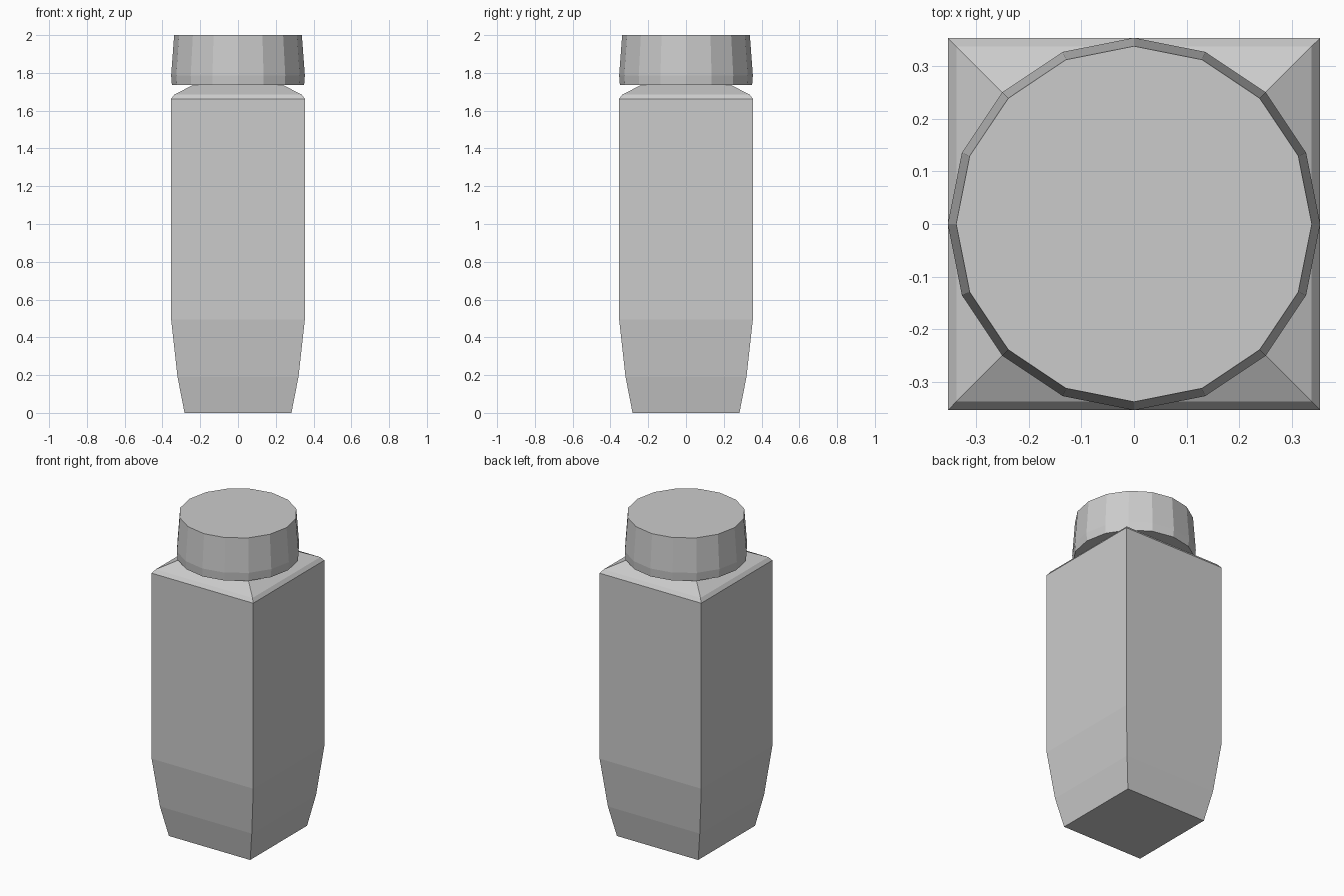
import bpy
import bmesh
from math import pi, cos, sin, sqrt

cube = bpy.data.objects.get("Cube")
if cube:
    bpy.data.objects.remove(cube, do_unlink=True)

grey = bpy.data.materials.new("light_grey")
grey.use_nodes = True
colour = (0.6, 0.6, 0.6, 1)
grey.diffuse_color = colour
grey.node_tree.nodes["Principled BSDF"].inputs["Base Color"].default_value = colour


def loft(name, sides, start, profile):
    """Stack regular rings of (radius, height) into a closed flat-faced solid."""
    bm = bmesh.new()
    rings = []
    for radius, z in profile:
        angles = [start + 2 * pi * i / sides for i in range(sides)]
        rings.append([bm.verts.new((radius * cos(a), radius * sin(a), z)) for a in angles])
    for low, high in zip(rings, rings[1:]):
        for i in range(sides):
            j = (i + 1) % sides
            bm.faces.new((low[i], low[j], high[j], high[i]))
    bm.faces.new(rings[0][::-1])
    bm.faces.new(rings[-1])
    mesh = bpy.data.meshes.new(name)
    bm.to_mesh(mesh)
    bm.free()
    mesh.materials.append(grey)
    obj = bpy.data.objects.new(name, mesh)
    bpy.context.collection.objects.link(obj)
    return obj


# Square bottle body: tapered foot, straight walls, sloping shoulder
body = [(0.283, 0), (0.32, 0.19), (0.354, 0.495), (0.354, 1.663),
        (0.337, 1.685), (0.24, 1.735)]
loft("bottle_body", 4, pi / 4, [(half * sqrt(2), z) for half, z in body])

# Sixteen-sided cap with a slightly drawn-in lower rim
loft("bottle_cap", 16, 0, [(0.35, 1.735), (0.354, 1.787), (0.338, 2)])
